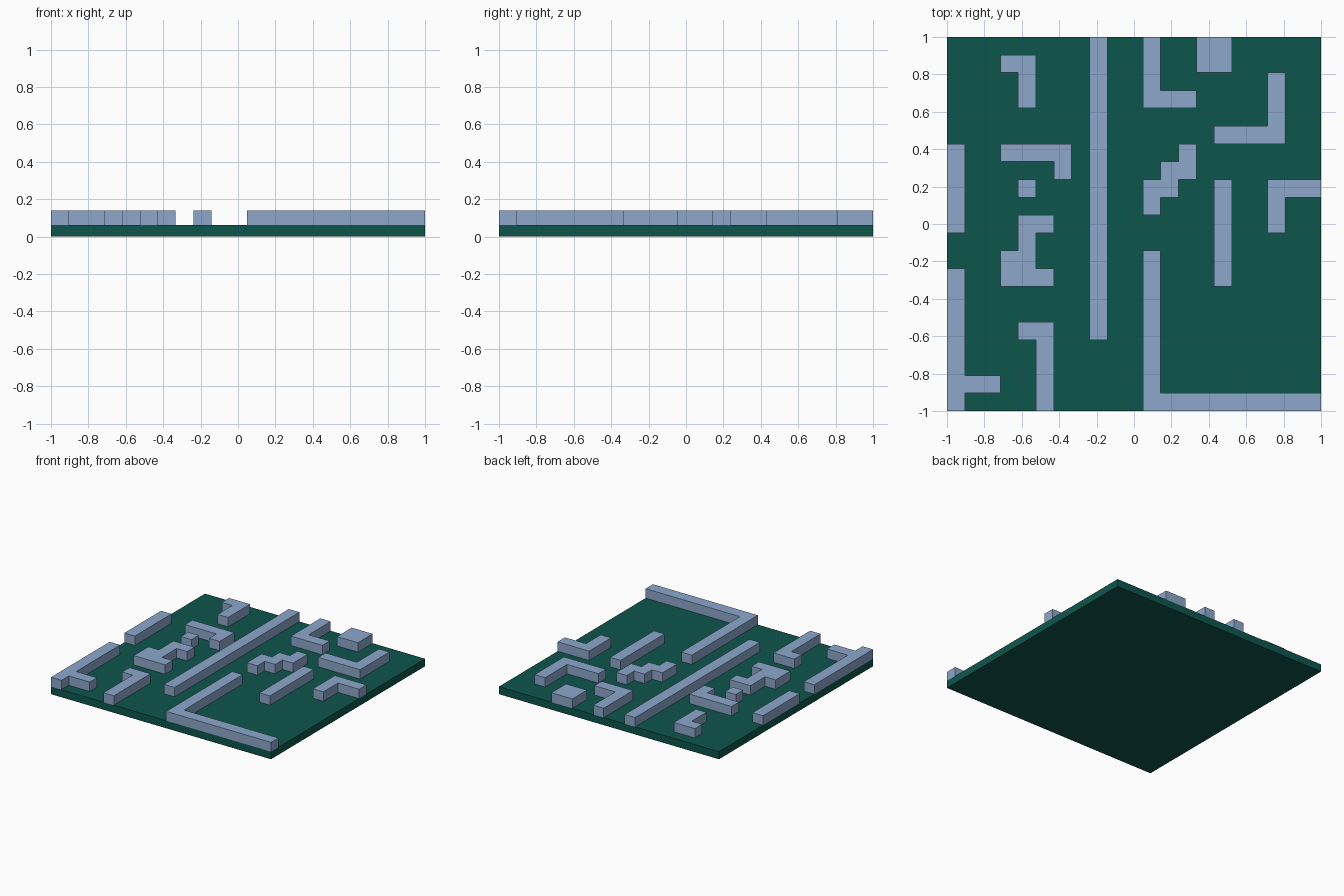
import bpy, bmesh

if "Cube" in bpy.data.objects:
    bpy.data.objects.remove(bpy.data.objects["Cube"])

# The plan sits on a 21 x 21 cell grid spanning 2 units
N = 21
CELL = 2.0 / N
BASE_TOP = 0.062
WALL_TOP = 0.139


def material(name, rgb):
    m = bpy.data.materials.new(name)
    m.diffuse_color = (*rgb, 1.0)
    m.use_nodes = True
    m.node_tree.nodes["Principled BSDF"].inputs["Base Color"].default_value = m.diffuse_color
    return m


GREEN = material("dark_green", (0.004, 0.092, 0.073))
BLUE = material("pale_blue", (0.265, 0.390, 0.600))


def block(name, rects, z0, z1, mat):
    """Extrude the joined outline of cell rectangles (x0, x1, y0, y1)."""
    cells = {(i, j) for x0, x1, y0, y1 in rects
             for i in range(x0, x1) for j in range(y0, y1)}
    bm = bmesh.new()
    verts = {}

    def corner(i, j):
        if (i, j) not in verts:
            verts[i, j] = bm.verts.new((i * CELL - 1, j * CELL - 1, z0))
        return verts[i, j]

    for i, j in sorted(cells):
        bm.faces.new([corner(i, j), corner(i + 1, j),
                      corner(i + 1, j + 1), corner(i, j + 1)])
    ext = bmesh.ops.extrude_face_region(bm, geom=bm.faces[:], use_keep_orig=True)
    for v in ext["geom"]:
        if isinstance(v, bmesh.types.BMVert):
            v.co.z = z1
    # merge coplanar cell faces into clean flat sides
    bmesh.ops.dissolve_limit(bm, angle_limit=0.01, verts=bm.verts[:], edges=bm.edges[:])
    bmesh.ops.recalc_face_normals(bm, faces=bm.faces[:])
    me = bpy.data.meshes.new(name)
    bm.to_mesh(me)
    bm.free()
    me.materials.append(mat)
    ob = bpy.data.objects.new(name, me)
    bpy.context.collection.objects.link(ob)
    return ob


# Floor slab
bpy.ops.mesh.primitive_cube_add(size=1, location=(0, 0, BASE_TOP / 2))
floor = bpy.context.object
floor.name = "floor_slab"
floor.scale = (2, 2, BASE_TOP)
floor.data.materials.append(GREEN)

# Maze walls, each a union of straight runs
WALLS = {
    "left_edge_wall": [(0, 1, 10, 15)],
    "left_front_tee_wall": [(0, 1, 0, 8), (1, 3, 1, 2)],
    "back_left_hook_wall": [(3, 5, 19, 20), (4, 5, 17, 19)],
    "left_corner_wall": [(3, 7, 14, 15), (6, 7, 13, 14)],
    "single_post": [(4, 5, 12, 13)],
    "left_zigzag_wall": [(4, 6, 10, 11), (4, 5, 8, 10), (3, 4, 8, 9), (3, 6, 7, 8)],
    "front_left_hook_wall": [(4, 6, 4, 5), (5, 6, 0, 4)],
    "long_centre_wall": [(8, 9, 4, 21)],
    "back_corner_wall": [(11, 12, 17, 21), (12, 14, 17, 18)],
    "back_square_block": [(14, 16, 19, 21)],
    "back_right_corner_wall": [(18, 19, 15, 19), (15, 18, 15, 16)],
    "stepped_wall": [(11, 12, 11, 13), (12, 13, 12, 14), (13, 14, 13, 15)],
    "right_straight_wall": [(15, 16, 7, 13)],
    "right_edge_corner_wall": [(18, 21, 12, 13), (18, 19, 10, 12)],
    "front_right_corner_wall": [(11, 12, 0, 9), (12, 21, 0, 1)],
}
for wall_name, runs in WALLS.items():
    block(wall_name, runs, BASE_TOP, WALL_TOP, BLUE)
